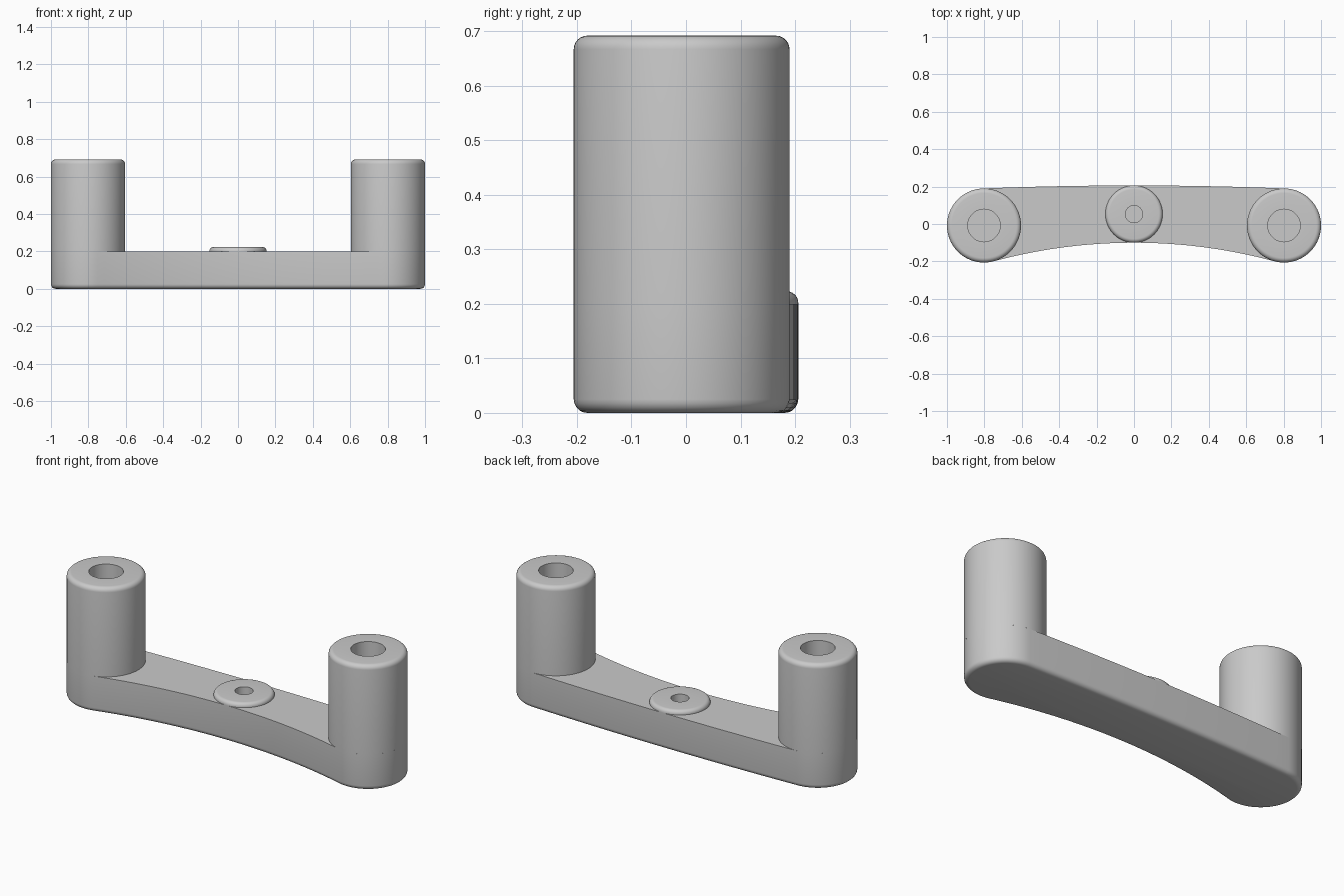
import bpy, bmesh
from math import sin, cos, pi, atan2, radians
from mathutils import Matrix

if "Cube" in bpy.data.objects:
    bpy.data.objects.remove(bpy.data.objects["Cube"])

POST_X, POST_Y, POST_R = 0.802, -0.008, 0.198
BAR_TOP, HEIGHT, FILLET = 0.2, 0.692, 0.025
FRONT_Y, BACK_Y = -0.1, 0.206           # bar edges at the middle
BOSS_Y, BOSS_R, BOSS_HOLE = 0.053, 0.153, 0.046

grey = bpy.data.materials.new("satin grey")
grey.use_nodes = True
COLOUR = (0.59, 0.59, 0.59, 1)
grey.diffuse_color = COLOUR
grey.node_tree.nodes["Principled BSDF"].inputs["Base Color"].default_value = COLOUR


def finish(bm, name):
    bmesh.ops.recalc_face_normals(bm, faces=bm.faces)
    mesh = bpy.data.meshes.new(name)
    bm.to_mesh(mesh)
    bm.free()
    mesh.materials.append(grey)
    obj = bpy.data.objects.new(name, mesh)
    bpy.context.collection.objects.link(obj)
    return obj


def smooth(obj):
    bpy.ops.object.select_all(action='DESELECT')
    obj.select_set(True)
    bpy.context.view_layer.objects.active = obj
    bpy.ops.object.shade_smooth_by_angle(angle=radians(35))


def arc(cx, cy, r, a0, a1, n):
    return [(cx + r * cos(a0 + (a1 - a0) * i / n),
             cy + r * sin(a0 + (a1 - a0) * i / n)) for i in range(n + 1)]


def turned(name, x, y, radius, top, fillet, hole, floor, closed):
    """Rounded cylinder standing on the bar with a hole down its axis."""
    profile = [(radius, BAR_TOP)]
    profile += arc(radius - fillet, top - fillet, fillet, 0, pi / 2, 6)
    profile += [(hole, top), (hole, floor)]
    if closed:
        profile.append((0, floor))
    bm = bmesh.new()
    verts = [bm.verts.new((r, 0, z)) for r, z in profile]
    edges = [bm.edges.new(pair) for pair in zip(verts, verts[1:])]
    bmesh.ops.spin(bm, geom=verts + edges, axis=(0, 0, 1), cent=(0, 0, 0),
                   angle=2 * pi, steps=72)
    bmesh.ops.remove_doubles(bm, verts=bm.verts, dist=1e-5)
    bmesh.ops.translate(bm, verts=bm.verts, vec=(x, y, 0))
    smooth(finish(bm, name))


# Bar outline: rounded ends joined by tangent arcs, hollow in front, bowed behind
def tangent_centre(edge, sign):
    """Centre y of an arc through (0, edge) tangent to both end circles."""
    k = edge + sign * POST_R
    return (k * k - POST_X ** 2 - POST_Y ** 2) / (2 * (k - POST_Y))


front_c = tangent_centre(FRONT_Y, 1)
back_c = tangent_centre(BACK_Y, -1)
f0 = atan2(POST_Y - front_c, POST_X)
a_back = atan2(POST_Y - back_c, POST_X)
front_edge = arc(0, front_c, FRONT_Y - front_c, pi - f0, f0, 40)
back_edge = arc(0, back_c, BACK_Y - back_c, a_back, pi - a_back, 24)
right_end = arc(POST_X, POST_Y, POST_R, -pi + f0, a_back, 40)
left_end = [(-x, y) for x, y in reversed(right_end)]
outline = front_edge[:-1] + right_end[:-1] + back_edge[:-1] + left_end[:-1]

bm = bmesh.new()
base = bm.faces.new([bm.verts.new((x, y, 0)) for x, y in outline])
up = bmesh.ops.extrude_face_region(bm, geom=[base], use_keep_orig=True)
bmesh.ops.translate(bm, vec=(0, 0, BAR_TOP),
                    verts=[g for g in up["geom"] if isinstance(g, bmesh.types.BMVert)])
low = [e for e in bm.edges if all(v.co.z < 0.001 for v in e.verts)]
bmesh.ops.bevel(bm, geom=low, offset=FILLET, segments=5, profile=0.5,
                affect='EDGES', clamp_overlap=False)
bar = finish(bm, "curved_bar")

# Blind hole in the bar under the boss
bm = bmesh.new()
bmesh.ops.create_cone(bm, cap_ends=True, segments=72, radius1=BOSS_HOLE,
                      radius2=BOSS_HOLE, depth=0.2,
                      matrix=Matrix.Translation((0, BOSS_Y, 0.18)))
cutter = finish(bm, "hole_cutter")
cutter.hide_render = True
cut = bar.modifiers.new("centre hole", 'BOOLEAN')
cut.operation, cut.solver, cut.object = 'DIFFERENCE', 'EXACT', cutter
bpy.context.view_layer.objects.active = bar
bpy.ops.object.modifier_apply(modifier=cut.name)
bpy.data.objects.remove(cutter)
smooth(bar)

# Posts and centre boss
for side, name in ((1, "left_post"), (-1, "right_post")):
    turned(name, side * POST_X, POST_Y, POST_R, HEIGHT, FILLET, 0.087, 0.24, True)
turned("centre_boss", 0, BOSS_Y, BOSS_R, 0.223, 0.021, BOSS_HOLE, BAR_TOP, False)
